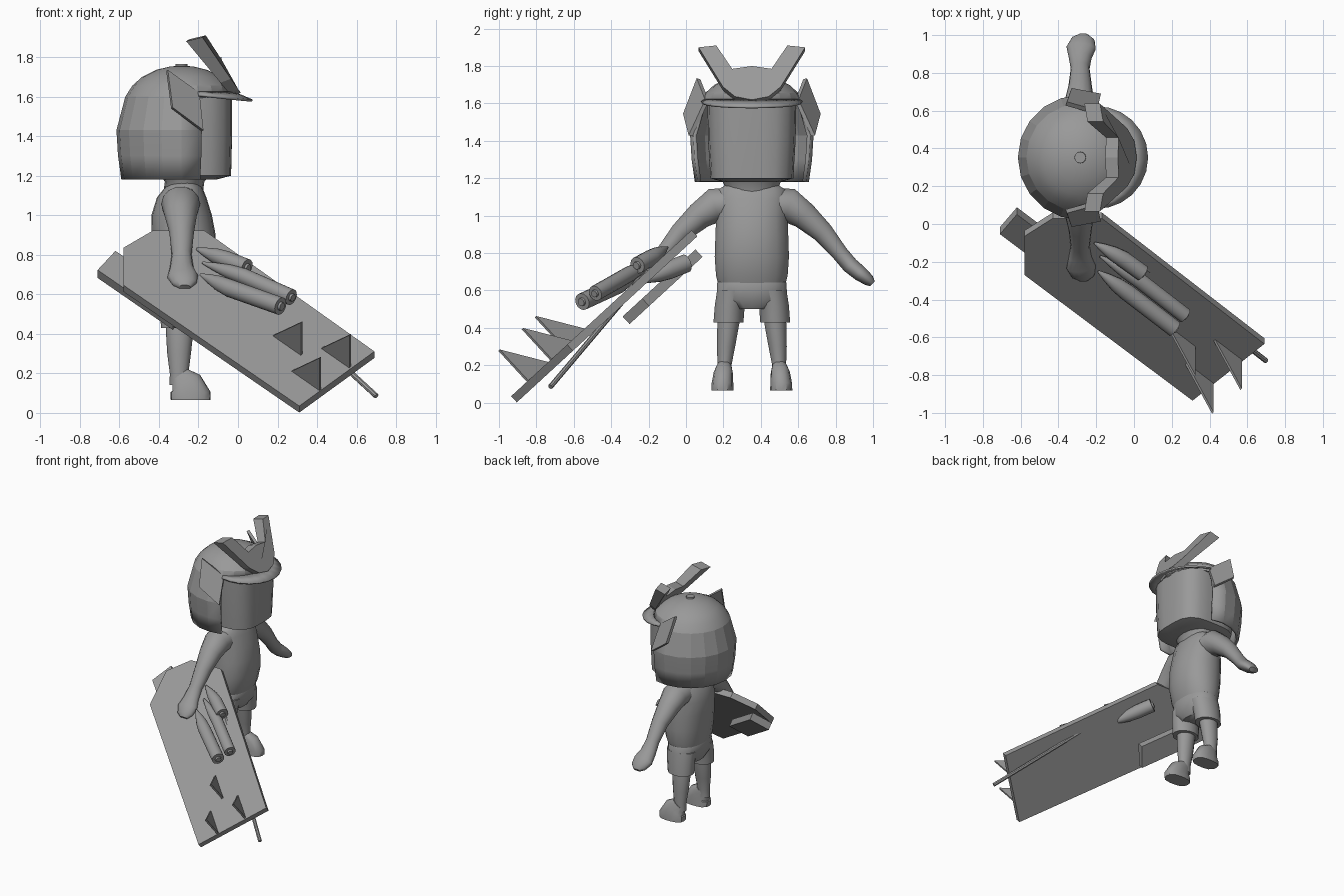
import bpy, bmesh, math
from mathutils import Vector as V

if "Cube" in bpy.data.objects:
    bpy.data.objects.remove(bpy.data.objects["Cube"])

CY = 0.352          # symmetry plane of the figure
CX = -0.285         # helmet axis
grey = bpy.data.materials.new("plain grey")
grey.diffuse_color = (0.32, 0.32, 0.32, 1)
grey.use_nodes = True
grey.node_tree.nodes["Principled BSDF"].inputs["Base Color"].default_value = grey.diffuse_color


def make(name, verts, faces, smooth=0):
    me = bpy.data.meshes.new(name)
    me.from_pydata([tuple(v) for v in verts], [], faces)
    bm = bmesh.new()
    bm.from_mesh(me)
    bmesh.ops.recalc_face_normals(bm, faces=bm.faces)
    bm.to_mesh(me)
    bm.free()
    ob = bpy.data.objects.new(name, me)
    bpy.context.collection.objects.link(ob)
    me.materials.append(grey)
    if smooth:
        bpy.ops.object.select_all(action='DESELECT')
        ob.select_set(True)
        bpy.context.view_layer.objects.active = ob
        bpy.ops.object.shade_smooth_by_angle(angle=math.radians(smooth))
    return ob


def tube(name, rings, n=16, power=2, ref=(1, 0, 0), smooth=40):
    """Loft superellipse rings (centre, radius along ref, other radius) along a path."""
    verts, faces = [], []
    pts = [V(r[0]) for r in rings]
    for i, (_, ra, rb) in enumerate(rings):
        t = (pts[min(i + 1, len(pts) - 1)] - pts[max(i - 1, 0)]).normalized()
        if ref[0] and abs(t.x) < 0.4 and t.z > 0.9:
            t = V((0, 0, 1))
        a = (V(ref) - t * t.dot(V(ref))).normalized()
        b = t.cross(a)
        for k in range(n):
            c, s = math.cos(2 * math.pi * k / n), math.sin(2 * math.pi * k / n)
            f = (abs(c) ** power + abs(s) ** power) ** (-1 / power)
            verts.append(pts[i] + a * (ra * c * f) + b * (rb * s * f))
    for i in range(len(rings) - 1):
        for k in range(n):
            j = (k + 1) % n
            faces.append((i * n + k, i * n + j, i * n + n + j, i * n + n + k))
    faces.append(tuple(range(n))[::-1])
    faces.append(tuple(range(len(verts) - n, len(verts))))
    return make(name, verts, faces, smooth)


def prism(name, base, offset):
    """Extrude a planar outline by one offset vector, or by one vector per point."""
    n = len(base)
    offs = offset if isinstance(offset, list) else [offset] * n
    verts = [V(p) for p in base] + [V(p) + V(o) for p, o in zip(base, offs)]
    faces = [tuple(range(n)), tuple(range(n, 2 * n))[::-1]]
    faces += [(i, (i + 1) % n, n + (i + 1) % n, n + i) for i in range(n)]
    return make(name, verts, faces)


# --- head and neck
tube("head", [((-.27, CY, 1.18), .16, .15), ((-.27, CY, 1.2), .235, .222),
              ((-.27, CY, 1.4), .24, .234), ((-.27, CY, 1.6), .24, .238)], 24, 3.5)
tube("neck", [((-.28, CY, 1.1), .1, .13), ((-.27, CY, 1.17), .1, .15),
              ((-.27, CY, 1.21), .13, .17)], 16)

# --- helmet: revolved dome, open at the face
prof = [(.305, 1.18), (.322, 1.3), (.33, 1.43), (.285, 1.6), (.25, 1.655),
        (.2, 1.7), (.13, 1.735), (.06, 1.752), (.0, 1.757)]
N = 20
hv, hf = [], []
for r, z in prof[:-1]:
    for k in range(N):
        a = 2 * math.pi * k / N
        rr = r - (.025 * math.cos(a) if math.cos(a) > 0 and z == 1.6 else 0)
        hv.append((CX + rr * math.cos(a), CY + rr * math.sin(a), z))
for i in range(len(prof) - 2):
    for k in range(N):
        if i < 3 and (k < 4 or k >= N - 4):
            continue
        j = (k + 1) % N
        hf.append((i * N + k, i * N + j, i * N + N + j, i * N + N + k))
hv.append((CX, CY, prof[-1][1]))
top = (len(prof) - 2) * N
hf += [(top + k, top + (k + 1) % N, len(hv) - 1) for k in range(N)]
helmet = make("helmet", hv, hf, 17)
sol = helmet.modifiers.new("thickness", 'SOLIDIFY')
sol.thickness = .02
sol.offset = -1
tube("helmet_knob", [((CX, CY, 1.74), .032, .032), ((CX, CY, 1.766), .03, .03)], 12)

# --- brim: crescent over the face
M = 12
bv, bf = [], []
for k in range(M + 1):
    a = math.radians(-72 + 144 * k / M)
    w = math.cos(a * 90 / 72)
    for r, z in ((.265, 1.625), (.285 + .075 * w, 1.612 - .027 * w)):
        bv.append((CX + r * math.cos(a), CY + r * math.sin(a), z))
for k in range(M):
    bf.append((2 * k, 2 * k + 1, 2 * k + 3, 2 * k + 2))
brim = make("brim", bv, bf, 30)
sol = brim.modifiers.new("thickness", 'SOLIDIFY')
sol.thickness = .012

# --- horned crest, leaning back
half = [(0, 1.62), (.09, 1.637), (.155, 1.69), (.285, 1.9), (.19, 1.91), (.105, 1.785)]
out = half + [(0, 1.80)] + [(-y, z) for y, z in half[:0:-1]]
crest = [(.02 - (z - 1.61) * .55 - .5 * y * y, CY + y, z) for y, z in out]
prism("crest", crest, [(-.04 - .14 * (z - 1.6), 0, -.02) for _, z in out])

# --- paired parts
for s, side in ((-1, "right"), (1, "left")):
    def P(x, y, z):
        return (x, CY + s * y, z)
    prism(side + "_helmet_wing", [P(-.355, .295, 1.735), P(-.195, .25, 1.62),
                                  P(-.175, .338, 1.43), P(-.33, .368, 1.545)],
          (-.008, -s * .02, -.006))
    tube(side + "_arm", [(P(-.29, .1, 1.06), .1, .09), (P(-.29, .2, 1.055), .098, .095),
                         (P(-.29, .28, 1.0), .082, .075), (P(-.285, .38, .91), .062, .058),
                         (P(-.285, .47, .80), .05, .045), (P(-.285, .525, .735), .06, .045),
                         (P(-.28, .58, .69), .078, .042), (P(-.27, .625, .655), .062, .032),
                         (P(-.27, .645, .635), .03, .018)], 14)
    tube(side + "_shorts_leg", [(P(-.29, .125, .43), .1, .082), (P(-.285, .118, .52), .108, .082),
                                (P(-.28, .1, .6), .115, .088)], 14)
    tube(side + "_leg", [(P(-.298, .146, .14), .048, .038), (P(-.298, .146, .2), .047, .038),
                         (P(-.298, .138, .3), .06, .05), (P(-.295, .126, .42), .07, .06),
                         (P(-.29, .12, .48), .07, .06)], 14)
    tube(side + "_foot", [(P(-.24, .157, .065), .1, .06), (P(-.24, .157, .105), .102, .058),
                          (P(-.262, .153, .15), .082, .052), (P(-.292, .148, .19), .05, .04)],
         14, 2.8)

# --- torso and shorts
tube("torso", [((-.28, CY, .63), .125, .18), ((-.275, CY, .68), .14, .193),
               ((-.27, CY, .78), .158, .2), ((-.275, CY, .9), .162, .196),
               ((-.285, CY, 1.0), .153, .192), ((-.285, CY, 1.09), .125, .195),
               ((-.275, CY, 1.14), .095, .18), ((-.27, CY, 1.165), .075, .14)], 18, 2.3)
tube("shorts", [((-.285, CY, .5), .09, .1), ((-.28, CY, .55), .12, .19),
                ((-.28, CY, .64), .13, .187), ((-.28, CY, .652), .125, .18)], 18, 2.3)

# --- tilted weapon board
UP = V((0, -.677, .736))


def on_board(x, y, h=0):
    return V((x, y, .895 + .92 * y)) + UP * h


outline = [(-.43, .03), (-.17, .03), (.69, -.635), (.31, -.935), (-.58, -.27), (-.58, -.065)]
prism("board", [on_board(x, y) for x, y in outline], UP * -.045)
prism("board_handle", [on_board(x, y + .06, -.09) for x, y in
                       ((-.62, -.07), (-.24, -.355), (-.33, -.46), (-.71, -.175))], UP * -.055)
tube("rod", [((.03, -.205, .7), .014, .014), ((.70, -.725, .085), .014, .014)], 8)

# --- blade spikes near the board tip
for i, (x, z) in enumerate(((.17, .394), (.415, .33), (.265, .215))):
    y = (z - .895) / .92
    a, b = on_board(x, y, -.01), on_board(x + .148, y - .112, -.01)
    prism("spike_%d" % (i + 1), [a, b, b + UP * .235], (.008, .008, .007))


# --- rockets with pointed noses
def rocket(name, tail, shoulder, tip, r):
    a, b, c = V(tail), V(shoulder), V(tip)
    rings = [(a, r, r), (b, r, r), (b.lerp(c, .35), r * .86, r * .86),
             (b.lerp(c, .7), r * .52, r * .52), (c, .006, .006)]
    tube(name, rings, 14, ref=(0, 0, 1))
    d = (a - b).normalized()
    tube(name + "_nozzle", [(a, r * .5, r * .5), (a + d * .012, r * .45, r * .45)], 12,
         ref=(0, 0, 1))


rocket("rocket_1", (.215, -.555, .54), (-.04, -.36, .63), (-.19, -.25, .70), .046)
rocket("rocket_2", (.27, -.485, .585), (.03, -.30, .69), (-.18, -.17, .76), .042)
rocket("rocket_3", (.045, -.26, .735), (-.06, -.185, .775), (-.21, -.1, .83), .045)
rocket("rocket_under", (-.17, -.0, .745), (-.11, -.09, .71), (.0, -.26, .645), .05)
